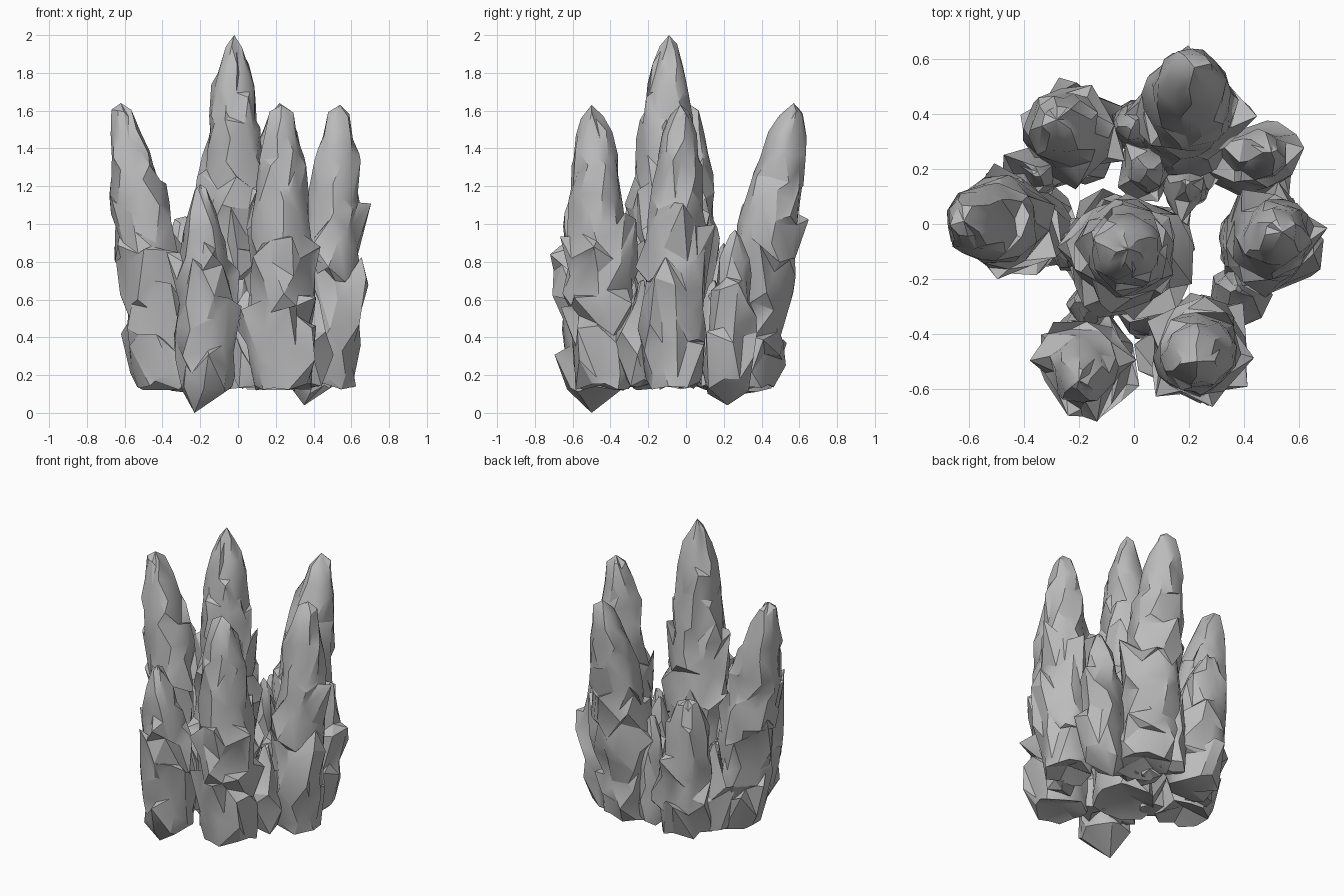
import bpy, bmesh, math, random
from mathutils import Vector

if "Cube" in bpy.data.objects:
    bpy.data.objects.remove(bpy.data.objects["Cube"])

rng = random.Random(5)

# One stone colour
stone = bpy.data.materials.new("grey_stone")
stone.use_nodes = True
stone.diffuse_color = (0.5, 0.5, 0.5, 1)
stone.node_tree.nodes["Principled BSDF"].inputs["Base Color"].default_value = (0.5, 0.5, 0.5, 1)

# Spire outlines: (fraction of height, fraction of radius)
SHARP = [(0, 0.95), (0.12, 1.02), (0.35, 1), (0.6, 0.84), (0.84, 0.6), (0.95, 0.3), (1, 0)]
BLUNT = [(0, 0.95), (0.12, 1.02), (0.5, 0.97), (0.7, 0.84), (0.85, 0.66), (0.95, 0.42), (1, 0.1)]


def width_at(outline, t):
    for (t0, w0), (t1, w1) in zip(outline, outline[1:]):
        if t <= t1:
            return w0 + (w1 - w0) * (t - t0) / (t1 - t0)


def spire(name, base, tip, radius, root, sides=11, outline=BLUNT):
    """Jagged leaning column with a pointed top; root is the lowest point underneath."""
    base, tip = Vector(base), Vector(tip)
    height = tip.z - base.z
    count = max(5, round(height / 0.1))
    bm = bmesh.new()
    rings = []
    for i in range(count):
        t = 0.96 * i / (count - 1)
        centre = base.lerp(tip, t ** 1.25)
        centre.z = base.z + height * t
        calm = 0.4 if t > 0.8 else 1
        ring = []
        for k in range(sides):
            a = math.tau * (k + 0.5 * (i % 2) + rng.uniform(-0.38, 0.38)) / sides
            r = radius * width_at(outline, t) * rng.uniform(0.86, 1.1)
            z = rng.uniform(-0.07, 0.07) * calm if i else rng.uniform(-0.03, 0.02)
            # Some corners stick out as upturned shards
            if 0 < t < 0.58 and rng.random() < 0.22:
                r += rng.uniform(0.025, 0.065)
                z += rng.uniform(0.02, 0.12)
            ring.append(bm.verts.new(centre + Vector((r * math.cos(a), r * math.sin(a), z))))
        rings.append(ring)

    # Walls split into triangles, with the diagonal following the twist
    for i, (low, high) in enumerate(zip(rings, rings[1:])):
        for k in range(sides):
            n = (k + 1) % sides
            a, b, c, d = low[k], low[n], high[n], high[k]
            if i % 2:
                bm.faces.new((a, b, c))
                bm.faces.new((a, c, d))
            else:
                bm.faces.new((a, b, d))
                bm.faces.new((b, c, d))

    # Point and underside
    top = bm.verts.new(tip)
    bottom = bm.verts.new(root)
    for k in range(sides):
        n = (k + 1) % sides
        bm.faces.new((rings[-1][k], rings[-1][n], top))
        bm.faces.new((rings[0][n], rings[0][k], bottom))
    bmesh.ops.recalc_face_normals(bm, faces=bm.faces)

    mesh = bpy.data.meshes.new(name)
    bm.to_mesh(mesh)
    bm.free()
    mesh.materials.append(stone)
    obj = bpy.data.objects.new(name, mesh)
    bpy.context.collection.objects.link(obj)
    bpy.ops.object.select_all(action="DESELECT")
    obj.select_set(True)
    bpy.context.view_layer.objects.active = obj
    bpy.ops.object.shade_smooth_by_angle(angle=math.radians(30))


# Tall spires
spire("centre_spire", (-0.03, -0.11, 0.15), (-0.02, -0.09, 2.0), 0.2, (-0.03, -0.1, 0.2), 12, SHARP)
spire("right_spire", (-0.39, 0.0, 0.15), (-0.62, 0.01, 1.64), 0.17, (-0.39, 0, 0.2))
spire("back_spire", (0.18, 0.31, 0.14), (0.22, 0.57, 1.64), 0.18, (0.18, 0.31, 0.2))
spire("front_left_spire", (0.23, -0.43, 0.14), (0.23, -0.50, 1.63), 0.17, (0.23, -0.43, 0.18))
spire("left_spire", (0.47, -0.07, 0.15), (0.54, -0.03, 1.63), 0.16, (0.47, -0.07, 0.2))

# Short spires
spire("front_right_spire", (-0.16, -0.48, 0.14), (-0.20, -0.57, 1.21), 0.16, (-0.23, -0.5, 0.0), 11, SHARP)
spire("back_right_spire", (-0.21, 0.30, 0.14), (-0.28, 0.38, 1.04), 0.16, (-0.21, 0.3, 0.1))
spire("back_left_spire", (0.41, 0.22, 0.13), (0.50, 0.26, 0.97), 0.125, (0.35, 0.22, 0.04), 9, SHARP)

# Low spurs that join the spires near the ground: x, y, top height
SPURS = [(0.0, 0.36, 0.85), (-0.15, -0.29, 0.7), (0.05, -0.34, 0.65), (-0.35, 0.19, 0.7),
         (0.05, 0.2, 0.9), (0.37, -0.24, 0.7), (-0.22, -0.09, 0.85), (0.19, 0.14, 0.7)]
for number, (x, y, top) in enumerate(SPURS, 1):
    spire(f"low_spur_{number}", (x, y, 0.16), (x, y, top), 0.09, (x, y, 0.14), 7, SHARP)
